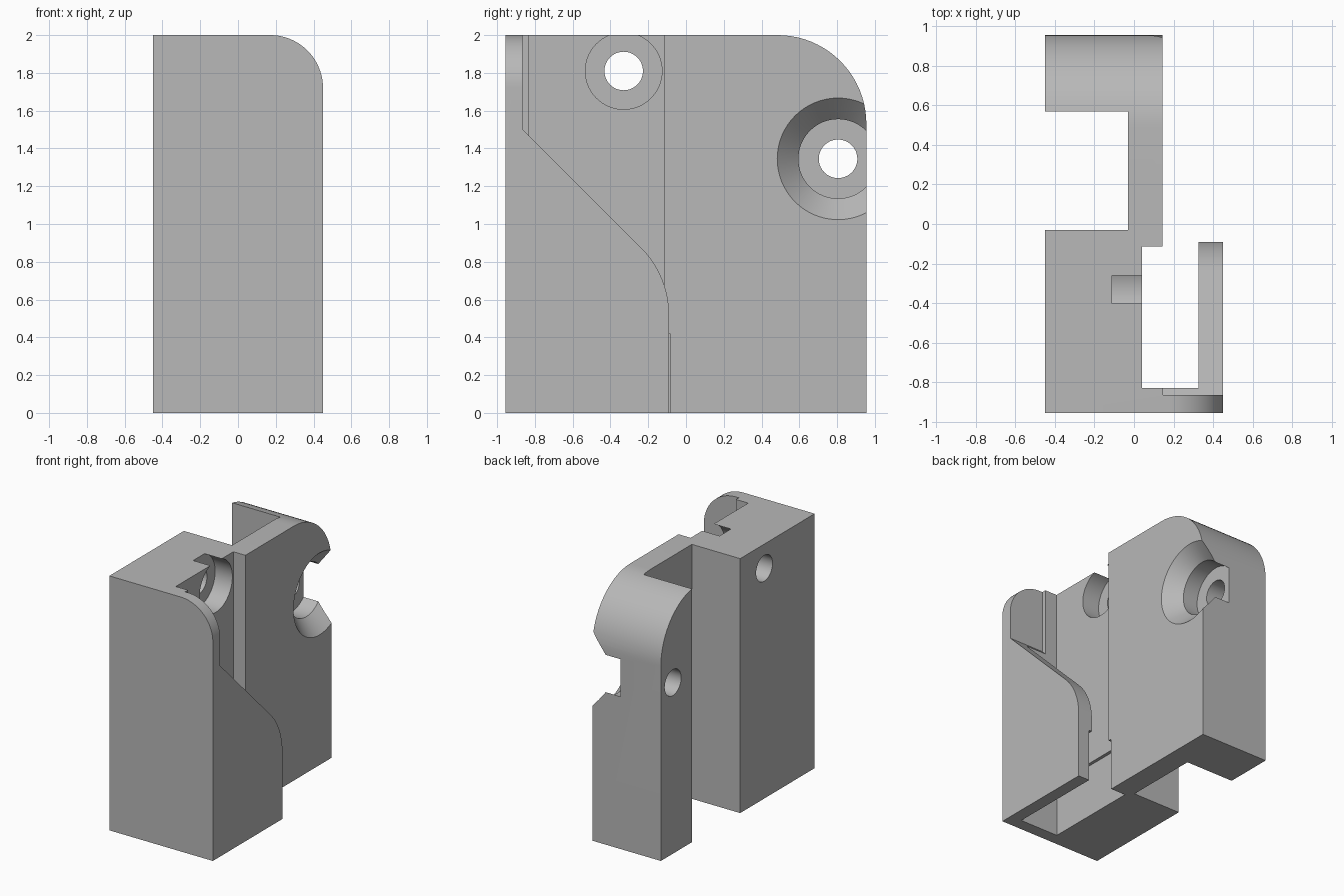
import bpy
import bmesh
from math import cos, sin, pi
from mathutils import Vector

cube = bpy.data.objects.get("Cube")
if cube:
    bpy.data.objects.remove(cube, do_unlink=True)

grey = bpy.data.materials.new("plain grey")
grey.use_nodes = True
grey.diffuse_color = (0.48, 0.48, 0.48, 1)
grey.node_tree.nodes["Principled BSDF"].inputs["Base Color"].default_value = grey.diffuse_color


def arc(cx, cy, r, start, end, n=20):
    """Points along a circular arc, angles in units of pi."""
    angles = [pi * (start + (end - start) * i / n) for i in range(n + 1)]
    return [(cx + r * cos(a), cy + r * sin(a)) for a in angles]


def prism(name, profile, axis, lo, hi):
    """Extrude a 2D profile from lo to hi along an axis."""
    place = {"x": lambda a, b, t: (t, a, b),
             "y": lambda a, b, t: (a, t, b),
             "z": lambda a, b, t: (a, b, t)}[axis]
    bm = bmesh.new()
    face = bm.faces.new([bm.verts.new(place(a, b, lo)) for a, b in profile])
    side = bmesh.ops.extrude_face_region(bm, geom=[face])
    verts = [v for v in side["geom"] if isinstance(v, bmesh.types.BMVert)]
    bmesh.ops.translate(bm, verts=verts, vec=Vector(place(0, 0, hi - lo)))
    return finish(name, bm)


def lathe(name, y, z, outline):
    """Round cutter along x from (x, radius) pairs."""
    n = 64
    bm = bmesh.new()
    rings = [[bm.verts.new((x, y + r * cos(2 * pi * i / n), z + r * sin(2 * pi * i / n)))
              for i in range(n)] for x, r in outline]
    for a, b in zip(rings, rings[1:]):
        for i in range(n):
            j = (i + 1) % n
            bm.faces.new((a[i], a[j], b[j], b[i]))
    bm.faces.new(rings[0])
    bm.faces.new(rings[-1])
    return finish(name, bm)


def finish(name, bm):
    bmesh.ops.recalc_face_normals(bm, faces=bm.faces)
    mesh = bpy.data.meshes.new(name)
    bm.to_mesh(mesh)
    bm.free()
    mesh.materials.append(grey)
    obj = bpy.data.objects.new(name, mesh)
    bpy.context.collection.objects.link(obj)
    return obj


# Bracket plan: front block with side pocket, web plate, back block
plan = [(-.45, -.955), (.45, -.955), (.45, -.09), (.325, -.09), (.325, -.83),
        (.04, -.83), (.04, -.115), (.145, -.115), (.145, .955), (-.45, .955),
        (-.45, .57), (-.03, .57), (-.03, -.03), (-.45, -.03)]
body = prism("bracket_body", plan, "z", 0, 2)

# Rounded front corner and rounded back top
front_corner = arc(.17, 1.72, .28, .5, 0) + [(.6, 1.72), (.6, 2.2), (.17, 2.2)]
back_corner = arc(.485, 1.53, .47, .5, 0) + [(1.1, 1.53), (1.1, 2.2), (.485, 2.2)]

# Sloping edge of the side wall, ending in a curve
slope = [(-.865, 2.2), (-.865, 1.5)] + arc(-.59, .52, .5, .25, 0, 16) + [(0, .52), (0, 2.2)]

# Wider lower part of the pocket
flare = [(.015, -.857), (.352, -.857), (.352, -.085), (.015, -.085)]

cutters = [
    prism("front_corner_cutter", front_corner, "y", -1.2, 0),
    prism("back_corner_cutter", back_corner, "x", -.8, .8),
    prism("side_slope_cutter", slope, "x", .146, .8),
    prism("pocket_flare_cutter", flare, "z", -.2, .42),
    # Screw holes with a round recess and with a countersunk recess
    lathe("front_recess_cutter", -.33, 1.81, [(-.11, .203), (.2, .203)]),
    lathe("front_hole_cutter", -.33, 1.81, [(-.8, .102), (.2, .102)]),
    lathe("back_recess_cutter", .805, 1.345,
          [(-.1, .21), (.03, .21), (.145, .322), (.16, .337)]),
    lathe("back_hole_cutter", .805, 1.345, [(-.8, .102), (.1, .102)]),
]

# The slope cutter must spare the web plate behind the side wall
for cutter in cutters:
    cutter.hide_render = True
    mod = body.modifiers.new(cutter.name, "BOOLEAN")
    mod.operation = "DIFFERENCE"
    mod.solver = "EXACT"
    mod.object = cutter

bpy.ops.object.select_all(action="DESELECT")
body.select_set(True)
bpy.context.view_layer.objects.active = body
for mod in list(body.modifiers):
    bpy.ops.object.modifier_apply(modifier=mod.name)
for cutter in cutters:
    bpy.data.objects.remove(cutter, do_unlink=True)
bpy.ops.object.shade_smooth_by_angle(angle=pi / 6)
